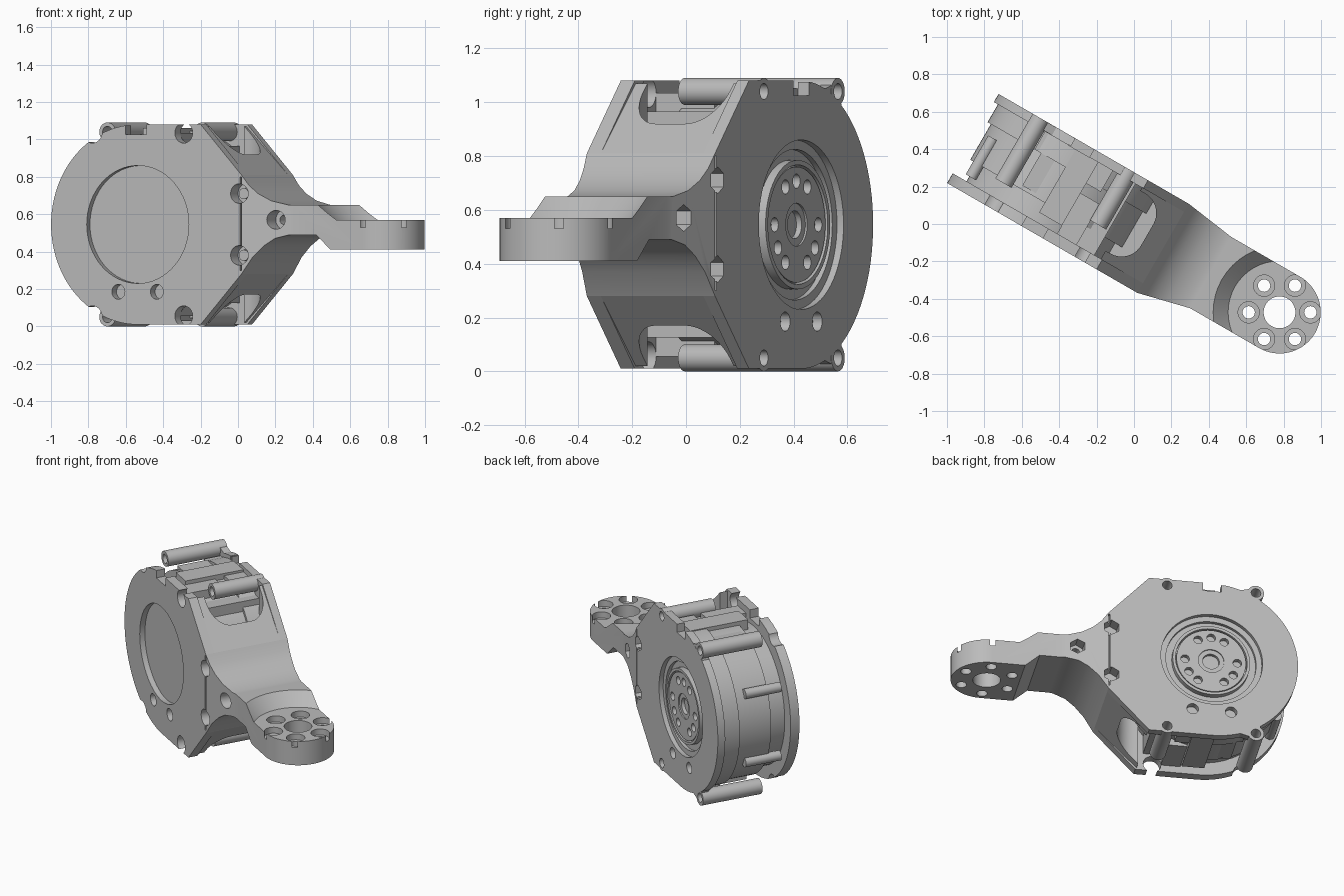
import bpy, bmesh, math
from mathutils import Matrix, Vector

if "Cube" in bpy.data.objects:
    bpy.data.objects.remove(bpy.data.objects["Cube"])

metal = bpy.data.materials.new("grey_metal")
metal.use_nodes = True
GREY = (0.5, 0.5, 0.5, 1)
metal.diffuse_color = GREY
metal.node_tree.nodes["Principled BSDF"].inputs["Base Color"].default_value = GREY

# The housing is built square to the axes (u, v, z), then turned as a whole.
MID, CU, R = 0.545, -0.44, 0.535
FRONT, BACK = -0.31, 0.24
parts = []


def arc(cx, cy, r, a=0, b=360, n=48):
    full = b - a == 360
    return [(cx + r * math.cos(math.radians(a + (b - a) * i / n)),
             cy + r * math.sin(math.radians(a + (b - a) * i / n)))
            for i in range(n if full else n + 1)]


def prism(name, pts, lo, hi, axis="v", r_scale=None, keep=True):
    """Extrude a profile along v (points are u, z) or along z (points are u, v)."""
    bm = bmesh.new()
    place = (lambda p, d: (p[0], d, p[1])) if axis == "v" else (lambda p, d: (p[0], p[1], d))
    face = bm.faces.new([bm.verts.new(place(p, lo)) for p in pts])
    ext = bmesh.ops.extrude_face_region(bm, geom=[face])
    top = [g for g in ext["geom"] if isinstance(g, bmesh.types.BMVert)]
    shift = Vector((0, hi - lo, 0)) if axis == "v" else Vector((0, 0, hi - lo))
    bmesh.ops.translate(bm, verts=top, vec=shift)
    if r_scale:
        c = sum((v.co for v in top), Vector()) / len(top)
        for v in top:
            v.co = c + (v.co - c) * r_scale
    bmesh.ops.recalc_face_normals(bm, faces=bm.faces)
    mesh = bpy.data.meshes.new(name)
    bm.to_mesh(mesh)
    bm.free()
    mesh.materials.append(metal)
    ob = bpy.data.objects.new(name, mesh)
    bpy.context.collection.objects.link(ob)
    if keep:
        parts.append(ob)
    return ob


def rod(name, u, z, r, lo, hi, n=32, keep=True):
    return prism(name, arc(u, z, r, 90, 450, n), lo, hi, keep=keep)


def box(name, u0, u1, z0, z1, lo, hi, keep=True):
    return prism(name, [(u0, z0), (u1, z0), (u1, z1), (u0, z1)], lo, hi, keep=keep)


def carve(targets, cutter, mode="DIFFERENCE"):
    for ob in targets:
        mod = ob.modifiers.new("carve", "BOOLEAN")
        mod.operation, mod.solver, mod.object = mode, "EXACT", cutter
        bpy.context.view_layer.update()
        deps = bpy.context.evaluated_depsgraph_get()
        mesh = bpy.data.meshes.new_from_object(ob.evaluated_get(deps))
        ob.modifiers.clear()
        ob.data = mesh
    bpy.data.objects.remove(cutter)


def hole(targets, u, z, r, lo, hi, n=24):
    carve(targets, rod("cutter", u, z, r, lo, hi, n, keep=False))


# Plates and the solid end block
outline = arc(CU, MID, R, 90, 270) + [(-0.052, 0.01), (0.2, 0.28), (0.2, 0.81), (-0.052, 1.08)]
front_plate = prism("front_plate", outline, FRONT, -0.25)
back_plate = prism("back_plate", outline, 0.19, BACK)
end_block = prism("end_block", [(-0.06, 0.02), (0.2, 0.28), (0.2, 0.81), (-0.06, 1.07)], -0.25, 0.19)

# Arm: side profile trimmed by the plan outline
top_edge = [(0.18, 0.81), (0.2, 0.81), (0.24, 0.755), (0.29, 0.71), (0.36, 0.672), (0.45, 0.65), (1.2, 0.65)]
low_edge = [(1.2, 0.41), (0.71, 0.41), (0.62, 0.49), (0.46, 0.49), (0.38, 0.47), (0.32, 0.43),
            (0.26, 0.37), (0.2, 0.28), (0.18, 0.28)]
arm = prism("arm", top_edge + low_edge, -0.4, 0.4)
EU, EV = 0.91, -0.02
plan = [(0.19, BACK), (0.2, BACK), (0.485, 0.2)] + arc(EU, EV, 0.22, 90, -90) + [
    (0.485, -0.24), (0.2, FRONT), (0.19, FRONT)]
carve([arm], prism("cutter", plan, 0, 1.2, "z", keep=False), "INTERSECT")
carve([arm], prism("cutter", arc(EU, EV, 0.275), 0.57, 0.67, "z", 0.375 / 0.275, keep=False))
carve([arm], prism("cutter", arc(EU, EV, 0.085), 0.3, 0.7, "z", keep=False))
for k in range(6):
    a = math.radians(30 + 60 * k)
    hu, hv = EU + 0.165 * math.cos(a), EV + 0.165 * math.sin(a)
    carve([arm], prism("cutter", arc(hu, hv, 0.033, n=24), 0.3, 0.7, "z", keep=False))
    carve([arm], prism("cutter", arc(hu, hv, 0.057, n=24), 0.53, 0.7, "z", keep=False))

# Motor drum
rod("motor_drum", CU, MID, 0.49, -0.14, 0.19, 80)
rod("motor_band", CU, MID, 0.51, 0.08, 0.19, 80)
rod("motor_neck", CU, MID, 0.45, -0.25, -0.14, 80)

# Round recess in the front plate, open bore with output flange in the back plate
hole([front_plate], CU, MID, 0.315, -0.4, -0.275, 64)
hole([back_plate], CU, MID, 0.315, 0.1, 0.3, 64)
for name, r_out, r_in, v1 in (("outer_ring", 0.32, 0.28, 0.212), ("inner_ring", 0.24, 0.222, 0.226)):
    ring = rod(name, CU, MID, r_out, 0.18, v1, 64)
    hole([ring], CU, MID, r_in, 0.1, 0.3, 64)
flange = rod("output_flange", CU, MID, 0.215, 0.18, 0.22, 64)
hole([flange], CU, MID, 0.08, 0.212, 0.3, 32)
hole([flange], CU, MID, 0.052, 0.1, 0.3, 32)
for a in (90, 60, 120, 0, 180, -32, 212, -60, 240):
    hole([flange], CU + 0.162 * math.cos(math.radians(a)), MID + 0.162 * math.sin(math.radians(a)),
         0.027, 0.19, 0.3, 16)

# Everything that repeats above and below the middle
for s, side in ((1, "upper"), (-1, "lower")):
    def zz(d):
        return MID + s * d
    # rounded openings through the sloping ends
    slot = [(-0.4, 0.17), (-0.4, -0.2)] + arc(-0.03, -0.08, 0.12, -90, 0, 10) + arc(-0.03, 0.05, 0.12, 0, 90, 10)
    z0, z1 = sorted((zz(0.2), zz(0.7)))
    carve([end_block], prism("cutter", slot, z0, z1, "z", keep=False))
    # screw tubes and their holes
    tube_a = rod(side + "_outer_tube", -0.714, zz(0.495), 0.05, -0.16, BACK)
    tube_b = rod(side + "_inner_tube", -0.164, zz(0.495), 0.05, -0.1, BACK)
    lug = prism(side + "_lug_web", [(-0.714, zz(0.53)), (-0.6, zz(0.5)), (-0.5, zz(0.53)),
                                    (-0.5, zz(0.42)), (-0.75, zz(0.42))], 0.192, BACK - 0.001)
    for tube, u in ((tube_a, -0.714), (tube_b, -0.164)):
        hole([tube, back_plate, lug], u, zz(0.495), 0.03, -0.4, 0.4)
    hole([front_plate], -0.72, zz(0.495), 0.06, -0.4, -0.2)
    hole([front_plate], -0.156, zz(0.49), 0.055, -0.4, -0.2)
    # clamp screws in front, hexagon nut pockets behind
    hole([front_plate, end_block, arm], 0.185, zz(0.165), 0.052, -0.4, -0.23)
    rod(side + "_clamp_screw", 0.185, zz(0.165), 0.03, -0.26, -0.215, 16)
    hole([back_plate, end_block, arm], 0.18, zz(0.165), 0.05, 0.16, 0.4, 6)
    # ribs and blocks between the plates
    for name, u0, u1, h, v0, v1 in (("rib", -0.47, -0.33, 0.515, -0.2, 0.19),
                                    ("front_block", -0.33, -0.21, 0.49, -0.25, 0.0),
                                    ("rear_block", -0.33, -0.24, 0.5, 0.06, 0.19),
                                    ("step", -0.62, -0.47, 0.48, -0.12, 0.08),
                                    ("rear_step", -0.66, -0.47, 0.47, 0.08, 0.19),
                                    ("shelf", -0.21, -0.1, 0.42, -0.25, 0.19)):
        za, zb = sorted((zz(0.3), zz(h)))
        box(side + "_" + name, u0, u1, za, zb, v0, v1)
    # pins on the outside of the drum
    rod(side + "_drum_pin", CU - 0.44, zz(0.23), 0.032, -0.22, 0.02, 20)

# Cable notch, lower plate holes, seam groove and neck fastener
carve([front_plate, back_plate], box("cutter", -0.515, -0.385, 1.025, 1.2, -0.5, 0.5, keep=False))
for u in (-0.56, -0.322):
    hole([front_plate], u, 0.185, 0.04, -0.4, -0.26)
    hole([back_plate], u, 0.185, 0.036, 0.2, 0.4)
for v0, v1 in ((-0.4, -0.285), (0.215, 0.4)):
    carve([front_plate, back_plate, arm], box("cutter", 0.19, 0.2, 0.3, 0.8, v0, v1, keep=False))
hole([arm], 0.387, 0.57, 0.05, -0.4, -0.18)
hole([arm], 0.387, 0.57, 0.05, 0.14, 0.4, 6)
hole([arm], 0.387, 0.57, 0.025, -0.4, 0.4, 16)

# Turn the whole assembly and shade
turn = Matrix.Rotation(math.radians(-30), 4, "Z")
bpy.ops.object.select_all(action="DESELECT")
for ob in parts:
    ob.data.transform(turn)
    ob.select_set(True)
bpy.context.view_layer.objects.active = parts[0]
bpy.ops.object.shade_smooth_by_angle(angle=math.radians(30))
